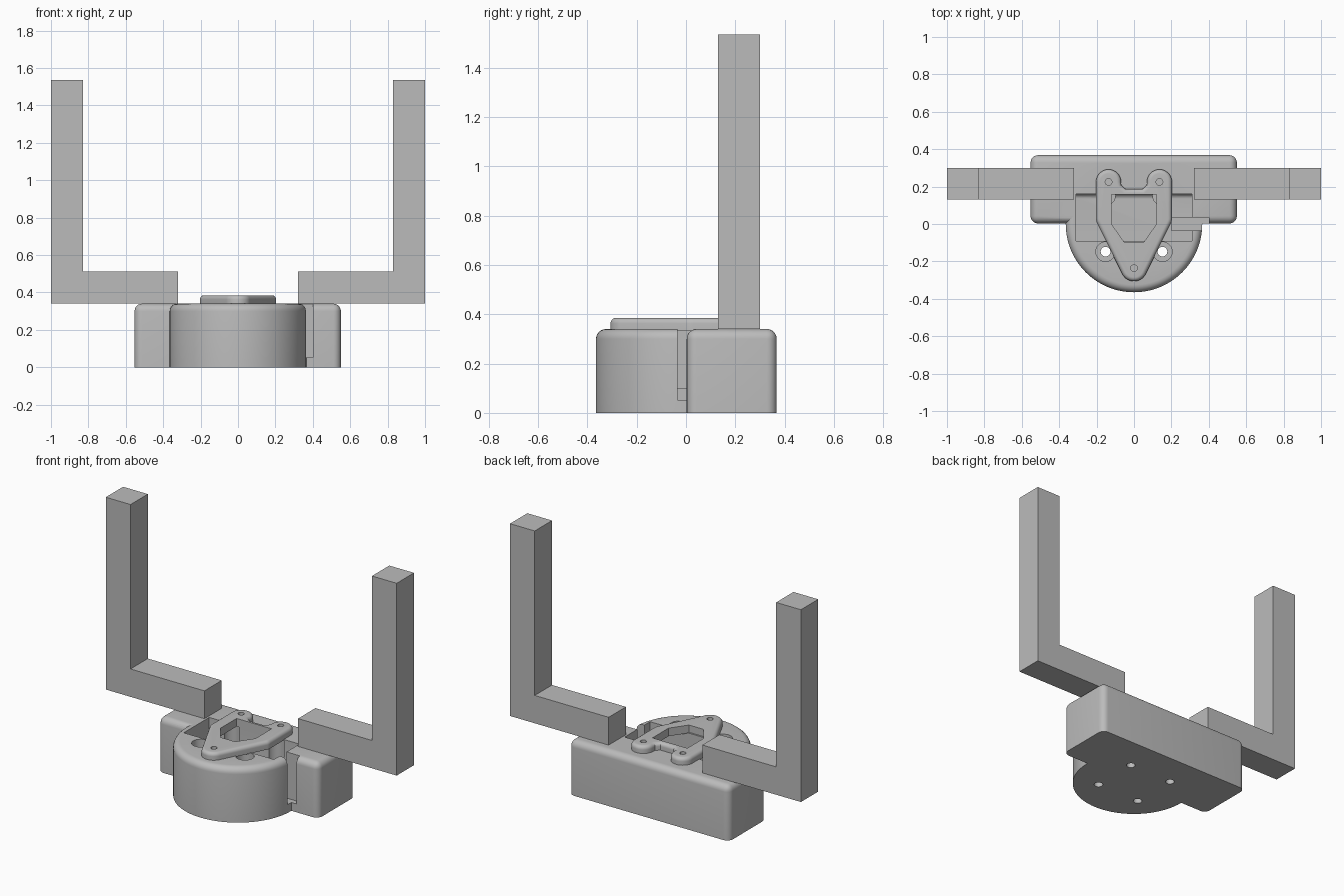
import bpy, bmesh
from math import sin, cos, radians

cube = bpy.data.objects.get("Cube")
if cube:
    bpy.data.objects.remove(cube, do_unlink=True)

grey = bpy.data.materials.new("mid_grey")
grey.use_nodes = True
colour = (0.5, 0.5, 0.5, 1)
grey.diffuse_color = colour
grey.node_tree.nodes["Principled BSDF"].inputs["Base Color"].default_value = colour


def prism(name, outline, z0, z1, bevel=0, pick=None):
    """Extrude an outline upward, then round the edges chosen by pick(edge)."""
    bm = bmesh.new()
    face = bm.faces.new([bm.verts.new((x, y, z0)) for x, y in outline])
    up = bmesh.ops.extrude_face_region(bm, geom=[face])["geom"]
    for v in up:
        if isinstance(v, bmesh.types.BMVert):
            v.co.z = z1
    bmesh.ops.recalc_face_normals(bm, faces=bm.faces)
    if bevel:
        edges = [e for e in bm.edges if pick(e)]
        bmesh.ops.bevel(bm, geom=edges, offset=bevel, segments=6, profile=0.5,
                        affect='EDGES', clamp_overlap=True)
    mesh = bpy.data.meshes.new(name)
    bm.to_mesh(mesh)
    bm.free()
    mesh.materials.append(grey)
    ob = bpy.data.objects.new(name, mesh)
    bpy.context.collection.objects.link(ob)
    return ob


def rect(x0, x1, y0, y1):
    return [(x0, y0), (x1, y0), (x1, y1), (x0, y1)]


def arc(cx, cy, r, a0, a1, n):
    steps = [radians(a0 + (a1 - a0) * i / n) for i in range(n + 1)]
    return [(cx + r * cos(a), cy + r * sin(a)) for a in steps]


def circle(cx, cy, r, n=32):
    return arc(cx, cy, r, 0, 360, n)[:-1]


def combine(target, other, operation):
    """Apply a boolean and remove the helper."""
    mod = target.modifiers.new("combine", 'BOOLEAN')
    mod.operation, mod.object, mod.solver = operation, other, 'EXACT'
    graph = bpy.context.evaluated_depsgraph_get()
    mesh = bpy.data.meshes.new_from_object(target.evaluated_get(graph))
    target.modifiers.clear()
    target.data = mesh
    bpy.data.objects.remove(other, do_unlink=True)


def top_edge(z):
    return lambda e: all(v.co.z > z - 0.001 for v in e.verts)


def not_bottom(e):
    return any(v.co.z > 0.001 for v in e.verts)


# Base: rounded block joined with a round drum
TOP = 0.34
base = prism("base", rect(-0.553, 0.55, 0.003, 0.368), 0, TOP, 0.04, not_bottom)
drum = prism("drum", circle(0, 0, 0.365, 96), 0, TOP, 0.04, top_edge(TOP))
combine(base, drum, 'UNION')

# Pocket with a coved rear floor edge, and the cable slot
pocket = prism("pocket_cutter", rect(-0.31, 0.31, -0.09, 0.16), 0.1, 0.5, 0.025,
               lambda e: all(v.co.z < 0.11 and v.co.y > 0.15 for v in e.verts))
combine(base, pocket, 'DIFFERENCE')
combine(base, prism("slot_cutter", rect(0.2, 0.4, -0.034, 0.035), 0.052, 0.5), 'DIFFERENCE')

# Counterbored mounting holes
for x in (-0.152, 0.152):
    for y in (-0.148, 0.152):
        combine(base, prism("bore_cutter", circle(x, y, 0.052), 0.06, 0.5), 'DIFFERENCE')
        combine(base, prism("hole_cutter", circle(x, y, 0.026), -0.1, 0.2), 'DIFFERENCE')

# Raised bracket plate with three lobes
half = [(0.045, 0.187), (0.068, 0.208)]
half += arc(0.136, 0.225, 0.067, 180, 0, 16)
half += arc(0.143, 0.03, 0.06, 0, -26, 4)
half += arc(0, -0.236, 0.07, -26, -86, 8)
outline = half + [(-x, y) for x, y in reversed(half)]
plate = prism("bracket_plate", outline, 0.335, 0.385, 0.022, top_edge(0.385))
opening = [(0.12, 0.158), (0.12, 0.0), (0.05, -0.1)]
opening += [(-x, y) for x, y in reversed(opening)]
combine(plate, prism("opening_cutter", opening, 0.2, 0.5), 'DIFFERENCE')

# Screw holes run through the plate into the base
for x, y in ((-0.136, 0.225), (0.136, 0.225), (0, -0.236)):
    for part in (plate, base):
        combine(part, prism("screw_cutter", circle(x, y, 0.018, 20), 0.2, 0.5), 'DIFFERENCE')

# Upright L-shaped arms, extruded along depth
arms = []
for side, name in ((1, "left_arm"), (-1, "right_arm")):
    profile = [(0.322, TOP), (1, TOP), (1, 1.535), (0.83, 1.535), (0.83, 0.513), (0.322, 0.513)]
    arm = prism(name, [(side * x, z) for x, z in profile], 0.13, 0.3)
    for v in arm.data.vertices:
        v.co.y, v.co.z = v.co.z, v.co.y
    arm.data.flip_normals()
    arms.append(arm)

# Smooth the rounded parts while keeping crisp edges
bpy.ops.object.select_all(action='DESELECT')
for ob in (base, plate):
    ob.select_set(True)
bpy.context.view_layer.objects.active = base
bpy.ops.object.shade_smooth_by_angle(angle=radians(30))
